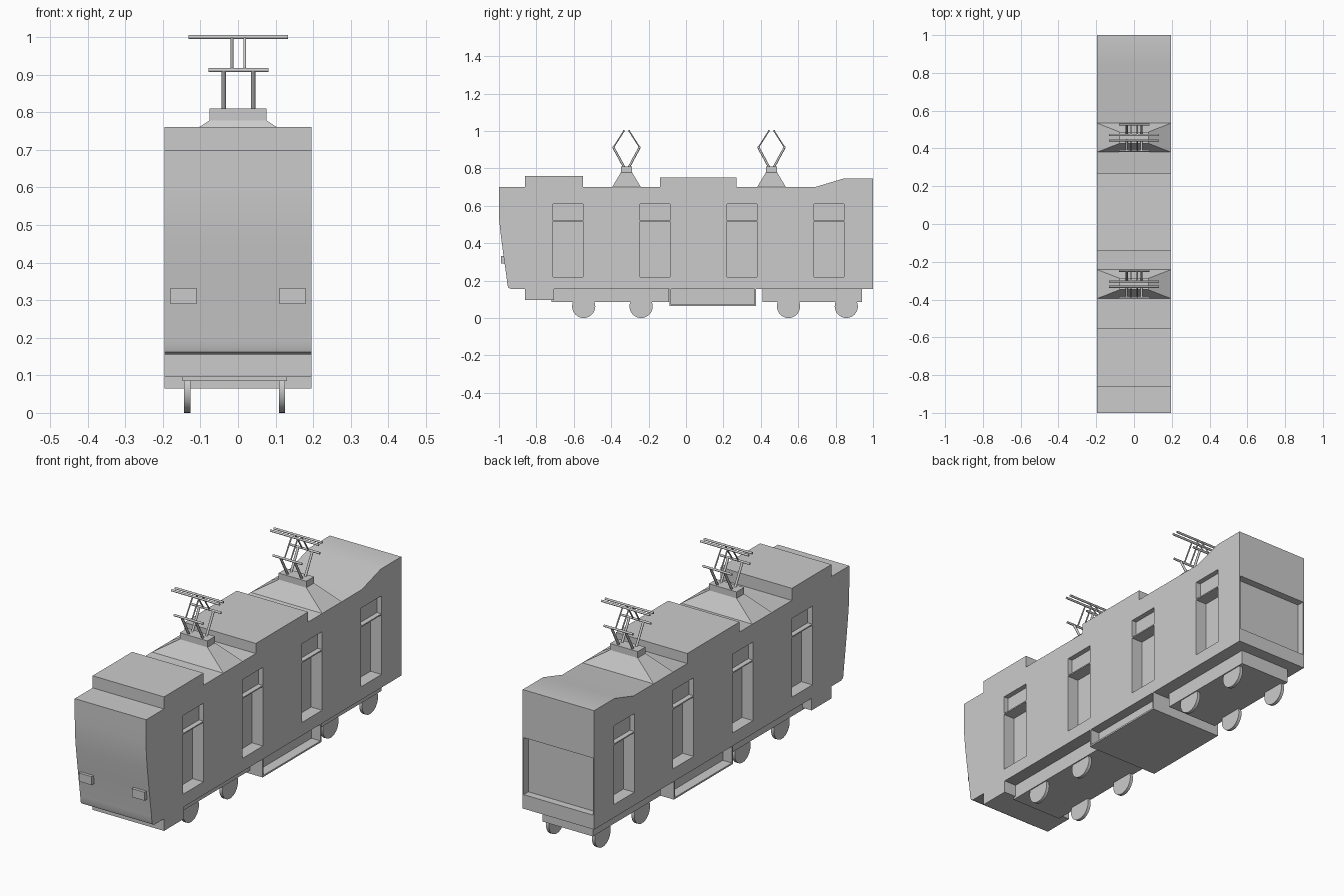
import bpy, bmesh, math
from mathutils import Vector, Matrix

if "Cube" in bpy.data.objects:
    bpy.data.objects.remove(bpy.data.objects["Cube"])

W = 0.196  # half width of the body


def finish(name, bm):
    bmesh.ops.recalc_face_normals(bm, faces=bm.faces)
    me = bpy.data.meshes.new(name)
    bm.to_mesh(me)
    bm.free()
    ob = bpy.data.objects.new(name, me)
    bpy.context.collection.objects.link(ob)
    return ob


def add_box(bm, x0, x1, y0, y1, z0, z1):
    m = Matrix.Translation(((x0 + x1) / 2, (y0 + y1) / 2, (z0 + z1) / 2))
    bmesh.ops.create_cube(bm, size=1, matrix=m @ Matrix.Diagonal((x1 - x0, y1 - y0, z1 - z0, 1)))


def boxes(name, *dims):
    bm = bmesh.new()
    for d in dims:
        add_box(bm, *d)
    return finish(name, bm)


def add_bar(bm, a, b, w):
    a, b = Vector(a), Vector(b)
    d = b - a
    m = Matrix.Translation((a + b) / 2) @ d.to_track_quat('Z', 'Y').to_matrix().to_4x4()
    bmesh.ops.create_cone(bm, cap_ends=True, segments=8, radius1=w / 2, radius2=w / 2,
                          depth=d.length, matrix=m)


def smooth(ob, angle=30):
    bpy.ops.object.select_all(action='DESELECT')
    ob.select_set(True)
    bpy.context.view_layer.objects.active = ob
    bpy.ops.object.shade_smooth_by_angle(angle=math.radians(angle))


# Body: side profile extruded across the width
profile = [(-1, 0.70), (-1, 0.60), (-0.999, 0.53), (-0.991, 0.45), (-0.978, 0.35),
           (-0.957, 0.20), (-0.955, 0.175), (-0.95, 0.162), (-0.937, 0.155),
           (1, 0.155), (1, 0.745), (0.84, 0.745), (0.69, 0.70)]
bm = bmesh.new()
face = bm.faces.new([bm.verts.new((-W, y, z)) for y, z in profile])
ext = bmesh.ops.extrude_face_region(bm, geom=[face])
bmesh.ops.translate(bm, vec=(2 * W, 0, 0),
                    verts=[v for v in ext['geom'] if isinstance(v, bmesh.types.BMVert)])
body = finish("body", bm)

# Window and rear panel recesses
cuts = [(-W + 0.005, W - 0.005, 0.963, 1.05, 0.225, 0.508)]
for y in (-0.63, -0.165, 0.30, 0.765):
    for s in (-1, 1):
        for z0, z1, depth in ((0.22, 0.515, 0.06), (0.521, 0.61, 0.025)):
            xs = sorted((s * (W - depth), s * (W + 0.05)))
            cuts.append((*xs, y - 0.08, y + 0.08, z0, z1))
cutter = boxes("recess_cutter", *cuts)
cutter.hide_render = True
mod = body.modifiers.new("recesses", 'BOOLEAN')
mod.operation = 'DIFFERENCE'
mod.solver = 'EXACT'
mod.object = cutter
bpy.context.view_layer.objects.active = body
bpy.ops.object.modifier_apply(modifier=mod.name)
bpy.data.objects.remove(cutter)
smooth(body)

# Roof housings
boxes("roof_box_front", (-W, W, -0.86, -0.55, 0.70, 0.76))
boxes("roof_box_middle", (-W, W, -0.14, 0.27, 0.70, 0.75))

# Headlights
boxes("headlights", *[(s - 0.035, s + 0.035, -0.99, -0.95, 0.29, 0.332) for s in (-0.145, 0.145)])

# Underframe: front skirt, bogies, central equipment tray
boxes("front_skirt", (-W, W, -0.86, -0.705, 0.095, 0.155))
boxes("front_bogie", (-0.147, 0.13, -0.72, -0.09, 0.085, 0.155))
boxes("rear_bogie", (-0.147, 0.13, 0.41, 0.94, 0.085, 0.155))
boxes("equipment_core", (-W + 0.05, W - 0.05, -0.08, 0.367, 0.073, 0.155))
boxes("equipment_tray", (-W, W, -0.087, 0.375, 0.065, 0.073),
      (-W, W, -0.087, -0.08, 0.073, 0.155), (-W, W, 0.367, 0.375, 0.073, 0.155))

# Wheels
bm = bmesh.new()
for y in (-0.547, -0.24, 0.548, 0.857):
    for x in (-0.135, 0.117):
        bmesh.ops.create_cone(bm, cap_ends=True, segments=32, radius1=0.062, radius2=0.062,
                              depth=0.016, matrix=Matrix.Translation((x, y, 0.062))
                              @ Matrix.Rotation(math.pi / 2, 4, 'Y'))
smooth(finish("wheels", bm))

# Current collectors: sloped base, block, folding frame and contact bars
for label, yc in (("front", -0.318), ("rear", 0.457)):
    bm = bmesh.new()
    rings = [[bm.verts.new((sx * hx, yc + sy * hy, z))
              for sx, sy in ((-1, -1), (1, -1), (1, 1), (-1, 1))]
             for hx, hy, z in ((W, 0.077, 0.70), (0.076, 0.03, 0.778), (0.076, 0.03, 0.81))]
    bm.faces.new(rings[0])
    bm.faces.new(rings[-1])
    for lo, hi in zip(rings, rings[1:]):
        for i in range(4):
            j = (i + 1) % 4
            bm.faces.new((lo[i], lo[j], hi[j], hi[i]))
    finish(label + "_collector_base", bm)

    bm = bmesh.new()
    for s in (-1, 1):
        mid, top = yc + s * 0.07, yc + s * 0.014
        for x in (-0.038, 0.04):
            add_bar(bm, (x, yc + s * 0.012, 0.805), (x, mid, 0.912), 0.012)
        for x in (-0.016, 0.018):
            add_bar(bm, (x, mid, 0.912), (x, top, 1.0), 0.007)
        add_bar(bm, (-0.079, mid, 0.912), (0.081, mid, 0.912), 0.011)
        add_bar(bm, (-0.132, top, 1.0), (0.133, top, 1.0), 0.011)
    smooth(finish(label + "_collector_frame", bm), 50)
